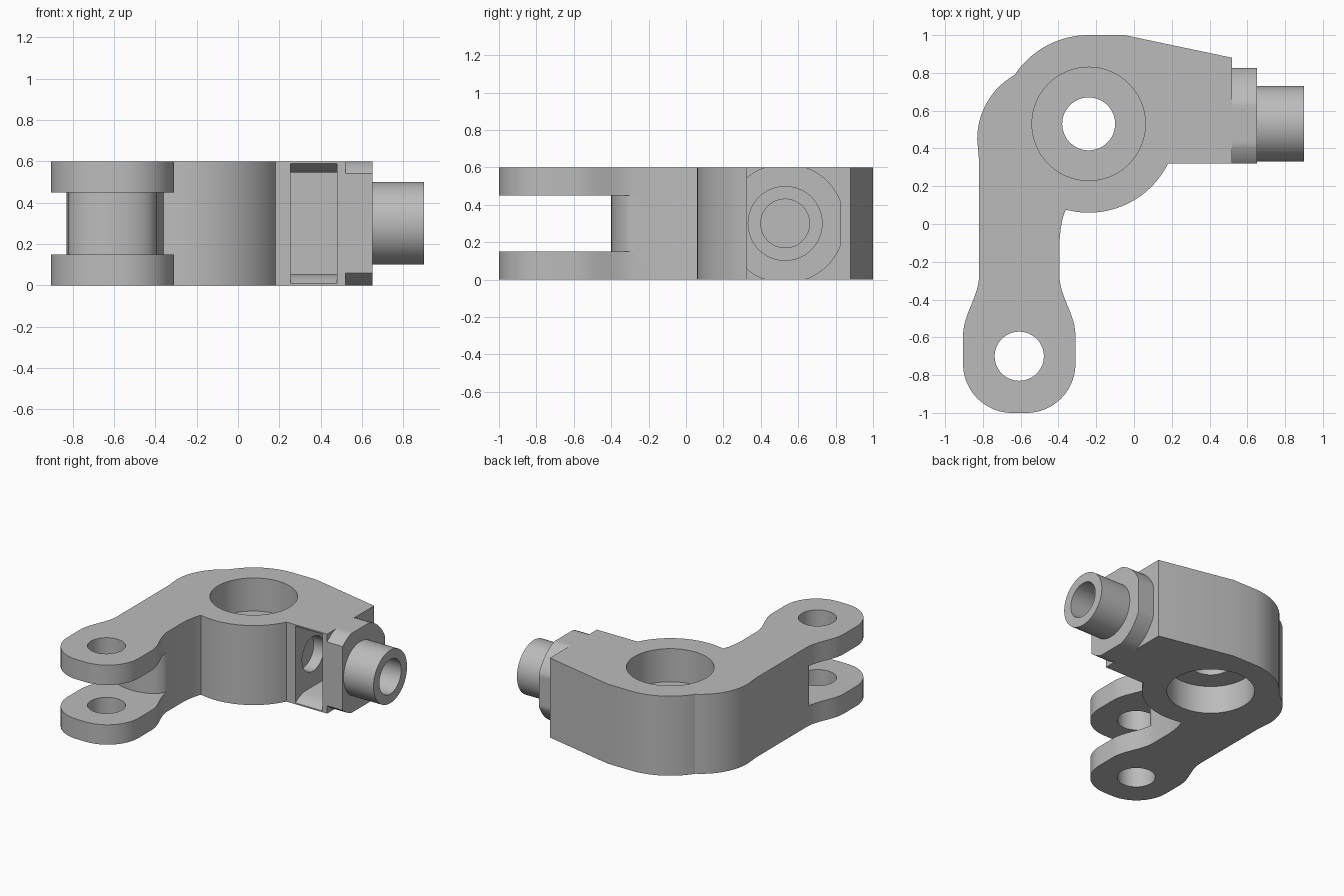
import bpy, bmesh, math

if "Cube" in bpy.data.objects:
    bpy.data.objects.remove(bpy.data.objects["Cube"], do_unlink=True)

steel = bpy.data.materials.new("machined grey")
steel.use_nodes = True
GREY = (0.5, 0.5, 0.5, 1)
steel.diffuse_color = GREY
steel.node_tree.nodes["Principled BSDF"].inputs["Base Color"].default_value = GREY


def arc(cx, cy, r, start, end, n=24, ry=None):
    """Points along a circular or elliptical arc, angles in degrees."""
    ry = ry or r
    angles = [math.radians(start + (end - start) * i / n) for i in range(n + 1)]
    return [(cx + r * math.cos(a), cy + ry * math.sin(a)) for a in angles]


def circle(cx, cy, r, n=96):
    return arc(cx, cy, r, 0, 360, n)[:-1]


def prism(name, points, low, high, axis="z"):
    """Extrude an outline along z (points are x, y) or x (points are y, z)."""
    bm = bmesh.new()

    def place(u, v, w):
        return (u, v, w) if axis == "z" else (w, u, v)

    bottom = [bm.verts.new(place(u, v, low)) for u, v in points]
    top = [bm.verts.new(place(u, v, high)) for u, v in points]
    bm.faces.new(bottom)
    bm.faces.new(top)
    for i in range(len(points)):
        j = (i + 1) % len(points)
        bm.faces.new((bottom[i], bottom[j], top[j], top[i]))
    bmesh.ops.recalc_face_normals(bm, faces=bm.faces)
    mesh = bpy.data.meshes.new(name)
    bm.to_mesh(mesh)
    bm.free()
    mesh.materials.append(steel)
    obj = bpy.data.objects.new(name, mesh)
    bpy.context.collection.objects.link(obj)
    return obj


def activate(obj):
    bpy.ops.object.select_all(action="DESELECT")
    obj.select_set(True)
    bpy.context.view_layer.objects.active = obj


def cut(target, points, low, high, axis="z"):
    """Subtract an extruded outline from the target."""
    cutter = prism("cutter", points, low, high, axis)
    cutter.hide_render = True
    mod = target.modifiers.new("cut", "BOOLEAN")
    mod.operation = "DIFFERENCE"
    mod.solver = "EXACT"
    mod.object = cutter
    activate(target)
    bpy.ops.object.modifier_apply(modifier=mod.name)
    bpy.data.objects.remove(cutter, do_unlink=True)


HEIGHT = 0.6
HUB = (-0.24, 0.53)      # main bore centre
FORK_X = -0.6075         # centre line of the arm
PIN = (0.53, 0.3)        # spigot axis (y, z)

# Arm outline: one side of the fork, mirrored for the other
flare = []
for i in range(13):
    t = i / 12
    flare.append((FORK_X - 0.2125 - 0.0425 * (1 - math.cos(math.pi * t)), -0.27 - 0.32 * t))
left_side = flare + arc(-0.645, -0.74, 0.26, 180, 270)
right_side = [(2 * FORK_X - x, y) for x, y in reversed(left_side)]

# Body plate with hub, shoulder and arm
outline = [(0.52, 0.32), (0.52, 0.88), (-0.05, 1.0)]
outline += arc(*HUB, 0.47, 90, 146)
outline += arc(-0.441, 0.45, 0.389, 119, 180)
outline += [(-0.82, 0.33)] + left_side + right_side
outline += [(-0.395, -0.1), (-0.389, -0.03), (-0.378, 0.03)]
outline += arc(*HUB, 0.47, 255, 333.4, 40)
body = prism("body", outline, 0, HEIGHT)

# Fork slot with a rounded root
root = arc(FORK_X, -0.27, 0.2125, 180, 360, 32, 0.13)
slot = [(-1.1, -1.1), (-1.1, -0.27)] + root + [(-0.1, -0.27), (-0.1, -1.1)]
cut(body, slot, 0.15, 0.45)
cut(body, circle(FORK_X, -0.70, 0.13), -0.1, 0.7)

# Main bore: counterbored from both faces around a thin web
cut(body, circle(*HUB, 0.30), 0.35, 0.7)
cut(body, circle(*HUB, 0.30), -0.1, 0.21)
cut(body, circle(*HUB, 0.14), 0.1, 0.5)

# Front pocket with flared lips
lip = [(0.25, 0.01), (0.32, 0.01), (0.36, 0.035), (0.42, 0.055), (0.74, 0.055)]
pocket = lip + [(y, HEIGHT - z) for y, z in reversed(lip)]
cut(body, pocket, 0.255, 0.48, "x")

# Collar: a disc with flats
flats = [(min(max(y, 0.32), 0.825), min(max(z, 0), HEIGHT)) for y, z in circle(*PIN, 0.32)]
collar = prism("collar", flats, 0.52, 0.65, "x")
spigot = prism("spigot", circle(*PIN, 0.20), 0.65, 0.90, "x")

# Blind hole through spigot, collar and pocket walls
for part in (body, collar, spigot):
    cut(part, circle(*PIN, 0.13), 0.17, 1.0, "x")

for part in (body, collar, spigot):
    activate(part)
    bpy.ops.object.shade_smooth_by_angle(angle=math.radians(25))
